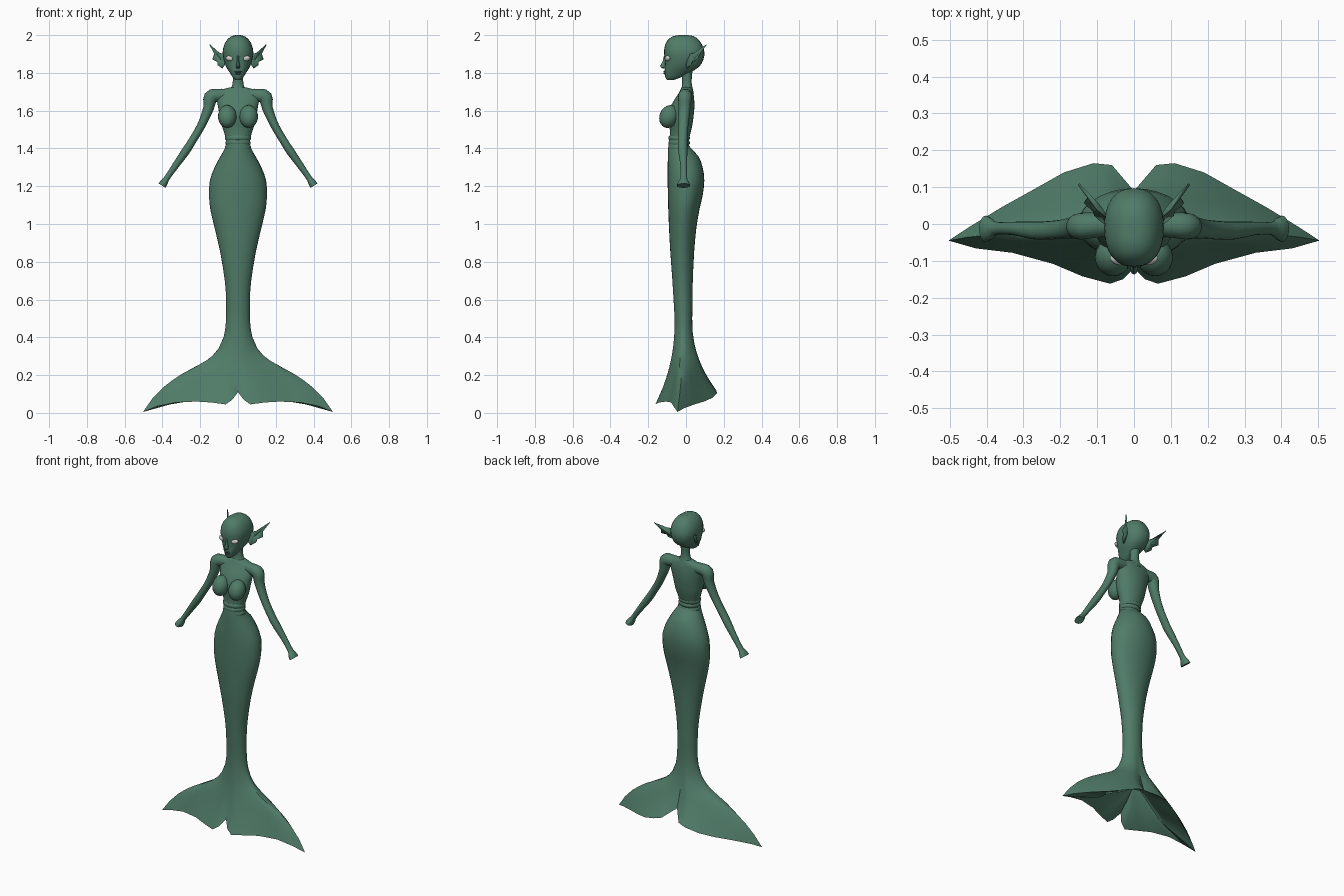
import bpy, bmesh, math
from mathutils import Vector

if "Cube" in bpy.data.objects:
    bpy.data.objects.remove(bpy.data.objects["Cube"])


def material(name, rgb):
    m = bpy.data.materials.new(name)
    m.diffuse_color = (*rgb, 1)
    m.use_nodes = True
    m.node_tree.nodes["Principled BSDF"].inputs["Base Color"].default_value = m.diffuse_color
    return m


GREEN = material("sea_green", (0.08, 0.2, 0.14))
DARK = material("lip_green", (0.04, 0.11, 0.08))
WHITE = material("eye_white", (0.85, 0.85, 0.85))


def finish(ob, mat=GREEN, angle=40):
    ob.data.materials.append(mat)
    bpy.ops.object.select_all(action='DESELECT')
    ob.select_set(True)
    bpy.context.view_layer.objects.active = ob
    bpy.ops.object.shade_smooth_by_angle(angle=math.radians(angle))
    return ob


def from_bmesh(name, bm, mat=GREEN, angle=40):
    bmesh.ops.recalc_face_normals(bm, faces=bm.faces)
    me = bpy.data.meshes.new(name)
    bm.to_mesh(me)
    bm.free()
    ob = bpy.data.objects.new(name, me)
    bpy.context.collection.objects.link(ob)
    return finish(ob, mat, angle)


def loft(name, rings, mat=GREEN, angle=40):
    """Skin a list of closed rings and cap both ends."""
    bm = bmesh.new()
    vs = [[bm.verts.new(p) for p in r] for r in rings]
    n = len(rings[0])
    for a, b in zip(vs, vs[1:]):
        for i in range(n):
            j = (i + 1) % n
            bm.faces.new((a[i], a[j], b[j], b[i]))
    for ring in (vs[0], vs[-1]):
        c = bm.verts.new(sum((v.co for v in ring), Vector()) / n)
        for i in range(n):
            bm.faces.new((ring[i], ring[(i + 1) % n], c))
    return from_bmesh(name, bm, mat, angle)


def resample(rows, k):
    """Catmull-Rom smoothing of a table of ring parameters."""
    out = []
    for i in range(len(rows) - 1):
        a, b = rows[max(i - 1, 0)], rows[i]
        c, d = rows[i + 1], rows[min(i + 2, len(rows) - 1)]
        for s in range(k):
            t = s / k
            out.append([0.5 * (2*q + (r - p)*t + (2*p - 5*q + 4*r - w)*t*t
                               + (3*q - p - 3*r + w)*t**3)
                        for p, q, r, w in zip(a, b, c, d)])
    return out + [list(rows[-1])]


def oval(z, hw, yf, yb, n=28, power=1.0):
    """Horizontal oval ring starting at the front centre; power < 1 squares it."""
    cy, ry = (yf + yb) / 2, (yb - yf) / 2
    bend = lambda v: math.copysign(abs(v) ** power, v)
    return [Vector((hw * bend(math.cos(a)), cy + ry * bend(math.sin(a)), z))
            for a in (math.tau * i / n - math.pi / 2 for i in range(n))]


def tube(name, path, n=16):
    """Limb through (x, y, z, radius, y radius)."""
    path = resample(path, 3)
    rings = []
    for i, (x, y, z, r, ry) in enumerate(path):
        p, q = path[max(i - 1, 0)], path[min(i + 1, len(path) - 1)]
        t = Vector((q[0] - p[0], q[1] - p[1], q[2] - p[2])).normalized()
        u = t.cross(Vector((0, 1, 0))).normalized()
        v = u.cross(t)
        rings.append([Vector((x, y, z)) + u * r * math.cos(a) + v * ry * math.sin(a)
                      for a in (math.tau * k / n for k in range(n))])
    return loft(name, rings)


def ball(name, loc, scale, mat=GREEN, rot=(0, 0, 0)):
    bpy.ops.mesh.primitive_uv_sphere_add(segments=20, ring_count=12, location=loc, rotation=rot)
    ob = bpy.context.object
    ob.name, ob.scale = name, scale
    return finish(ob, mat)


# Torso and tail: z, half width, front y, back y
profile = [(1.725, .03, -.02, .03), (1.715, .075, -.028, .035), (1.69, .115, -.04, .04),
           (1.63, .107, -.078, .045), (1.57, .097, -.095, .04), (1.52, .086, -.088, .033),
           (1.475, .071, -.085, .022), (1.43, .063, -.091, .012), (1.405, .067, -.094, .022),
           (1.36, .092, -.096, .065), (1.3, .124, -.097, .088), (1.23, .149, -.097, .097),
           (1.15, .153, -.096, .088), (1.08, .147, -.094, .072), (.98, .124, -.09, .055),
           (.85, .094, -.083, .043), (.7, .07, -.072, .036), (.6, .063, -.066, .034),
           (.5, .063, -.06, .033)]
rings = [oval(*r) for r in resample(profile, 2)]

# Flared fluke: half of the lower rim from front centre round the tip to back centre
rim = [(0, -.12, .11), (.03, -.15, .07), (.065, -.162, .045), (.14, -.142, .055),
       (.22, -.108, .06), (.33, -.078, .055), (.43, -.066, .035), (.503, -.045, .005),
       (.45, -.01, .025), (.36, .045, .045), (.27, .095, .06), (.19, .14, .08),
       (.11, .165, .105), (.06, .16, .12), (0, .09, .17)]
rim = [Vector(p) for p in rim]
rim += [Vector((-p.x, p.y, p.z)) for p in rim[-2:0:-1]]
start = rings[-1]
for t, f in [(.1, .008), (.2, .03), (.32, .09), (.4, .165), (.465, .26), (.53, .4),
             (.6, .545), (.67, .66), (.74, .76), (.86, .89), (1, 1)]:
    g = t ** 2.2
    rings.append([Vector((a.x + (b.x - a.x) * f, a.y + (b.y - a.y) * g, a.z + (b.z - a.z) * t))
                  for a, b in zip(start, rim)])
# Hollow underside of the fluke
rings.append([Vector((p.x * .5, p.y * .42, p.z + .07)) for p in rim])
rings.append([Vector((p.x * .12, p.y * .12, .23)) for p in rim])
loft("torso_and_tail", rings)

# Waist ridges
for k, z in enumerate((1.405, 1.43, 1.455)):
    w0 = (.067, .064, .066)[k]
    loft(f"waist_ridge_{k}", [oval(z + dz, w0 + w, -.09 - w, .017 + w)
                              for dz, w in ((-.013, -.003), (-.005, .003), (.005, .003), (.013, -.003))])

# Neck
loft("neck", [oval(*r, n=20) for r in resample(
    [(1.69, .065, -.035, .042), (1.72, .038, -.024, .035), (1.75, .028, -.02, .03),
     (1.80, .028, -.023, .033), (1.84, .03, -.03, .04)], 3)])

# Head
loft("head", [oval(*r, n=24, power=.86) for r in resample(
    [(2.0, .01, -.035, .01), (1.994, .035, -.07, .042), (1.97, .062, -.1, .072),
     (1.93, .079, -.115, .093), (1.89, .08, -.115, .097), (1.85, .07, -.111, .083),
     (1.825, .059, -.112, .06), (1.80, .043, -.113, .02), (1.775, .027, -.109, -.03),
     (1.762, .013, -.1, -.065)], 2)])

# Nose and lips
loft("nose", [oval(*r, n=10) for r in
              [(1.89, .006, -.117, -.1), (1.86, .007, -.124, -.1), (1.837, .011, -.137, -.1),
               (1.828, .012, -.132, -.1), (1.822, .006, -.118, -.1)]])
ball("upper_lip", (0, -.112, 1.806), (.02, .008, .005), DARK)
ball("lower_lip", (0, -.111, 1.796), (.016, .008, .005), DARK)

# Paired parts
ear = [(.07, 0, 1.845), (.075, .02, 1.90), (.10, .04, 1.905), (.15, .108, 1.95),
       (.125, .072, 1.90), (.135, .058, 1.872), (.11, .035, 1.86), (.108, .025, 1.842),
       (.085, .005, 1.825)]
for s, side in ((1, "right"), (-1, "left")):
    tube(f"{side}_arm", [(s * x, y, z, r, ry) for x, y, z, r, ry in
         [(.04, 0, 1.684, .03, .03), (.105, -.003, 1.682, .034, .034), (.145, -.006, 1.67, .037, .036),
          (.157, -.008, 1.61, .028, .031), (.195, -.014, 1.52, .022, .026),
          (.245, -.018, 1.435, .021, .025), (.277, -.017, 1.385, .022, .024),
          (.33, -.012, 1.31, .018, .018), (.375, -.012, 1.245, .015, .018),
          (.39, -.013, 1.222, .02, .029), (.402, -.013, 1.203, .022, .036)]])
    # Breast tilted along the slope of the chest
    ball(f"{side}_breast", (s * .057, -.09, 1.569), (.049, .05, .062), GREEN, (math.radians(-22), 0, 0))
    ball(f"{side}_eye", (s * .046, -.098, 1.877), (.021, .012, .014), WHITE, (0, s * -.15, s * .45))
    # Finned ear: webbed fan around a raised cup centre
    bm = bmesh.new()
    edge = [bm.verts.new((s * x, y, z)) for x, y, z in ear]
    mid = bm.verts.new((s * .09, .045, 1.872))
    for i in range(len(edge)):
        bm.faces.new((edge[i], edge[(i + 1) % len(edge)], mid))
    ob = from_bmesh(f"{side}_ear_fin", bm, GREEN, 20)
    mod = ob.modifiers.new("thickness", 'SOLIDIFY')
    mod.thickness, mod.offset = .006, 0
